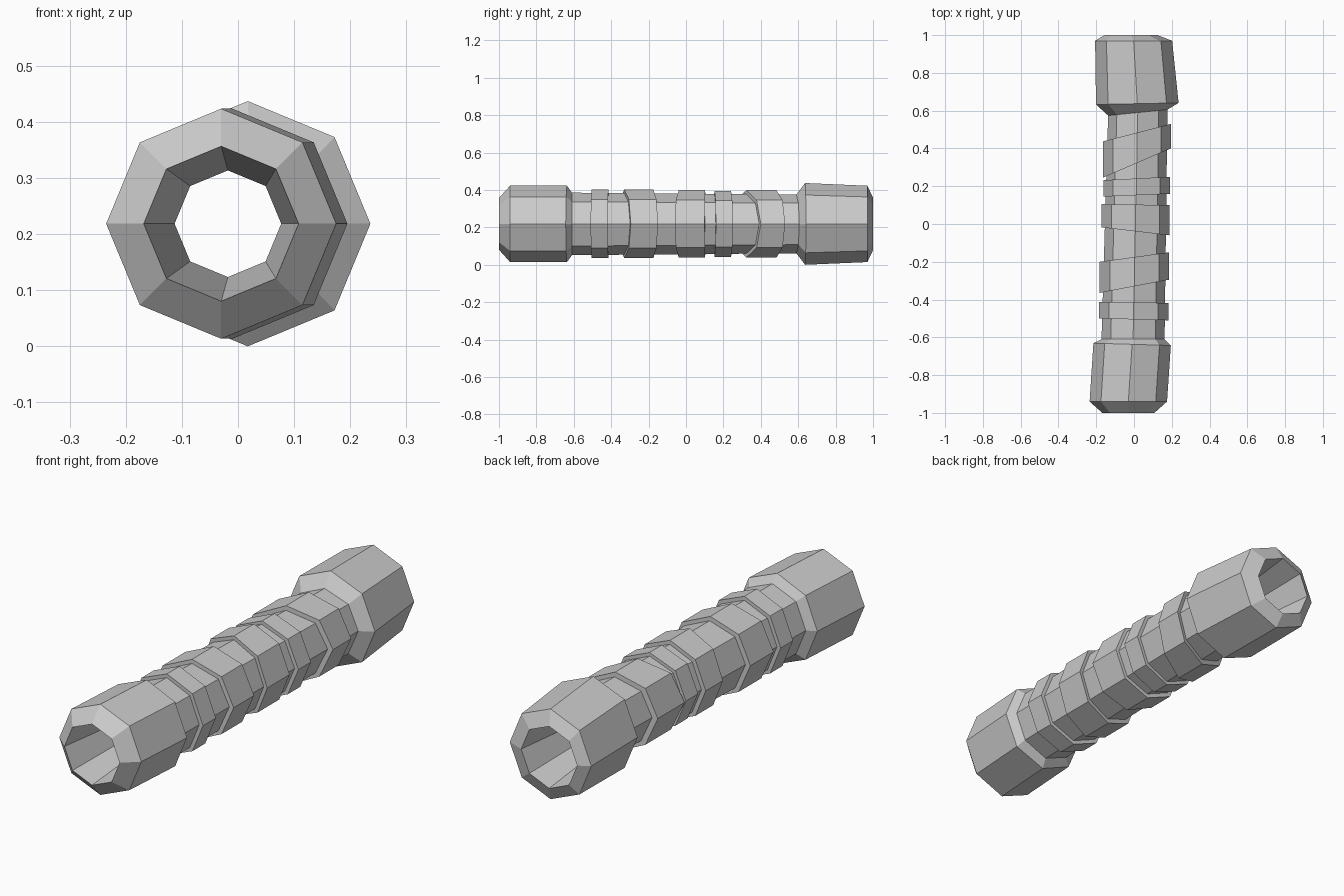
import bpy, bmesh, math

if "Cube" in bpy.data.objects:
    bpy.data.objects.remove(bpy.data.objects["Cube"])

ZC = 0.2185   # height of the tube axis
SIDES = 8


def loft(name, sections):
    """Closed octagonal loft; section = (y, centre x, radius, y slope along x)."""
    bm = bmesh.new()
    loops = []
    for y, cx, r, slope in sections:
        loop = []
        for i in range(SIDES):
            a = 2 * math.pi * i / SIDES
            dx = r * math.cos(a)
            loop.append(bm.verts.new((cx + dx, y + slope * dx, ZC + r * math.sin(a))))
        loops.append(loop)
    for a, b in zip(loops, loops[1:] + loops[:1]):
        for i in range(SIDES):
            j = (i + 1) % SIDES
            bm.faces.new((a[i], a[j], b[j], b[i]))
    bmesh.ops.recalc_face_normals(bm, faces=bm.faces)
    mesh = bpy.data.meshes.new(name)
    bm.to_mesh(mesh)
    bm.free()
    obj = bpy.data.objects.new(name, mesh)
    bpy.context.collection.objects.link(obj)
    return obj


# hollow shaft with a thick, chamfered collar at each end and a through bore
loft("hollow_shaft", [
    (-1.00, -0.030, 0.138, 0),
    (-0.94, -0.030, 0.205, 0),
    (-0.637, -0.010, 0.205, -0.03),
    (-0.61, -0.005, 0.167, 0),
    (0.59, 0.020, 0.157, 0.1),
    (0.637, 0.0175, 0.2185, 0.02),
    (0.97, -0.002, 0.204, 0),
    (1.00, -0.016, 0.140, 0),
    (0.62, -0.018, 0.095, 0),
    (-0.62, -0.018, 0.095, 0),
])

# wrap bands: left x, right x, left y range, right y range
bands = [
    (-0.185, 0.182, (-0.50, -0.412), (-0.51, -0.418)),
    (-0.182, 0.185, (-0.365, -0.20), (-0.295, -0.15)),
    (-0.172, 0.188, (-0.018, 0.105), (-0.06, 0.10)),
    (-0.162, 0.190, (0.145, 0.232), (0.16, 0.25)),
    (-0.165, 0.195, (0.245, 0.437), (0.40, 0.53)),
]
for n, (xl, xr, left, right) in enumerate(bands, 1):
    cx, r = (xl + xr) / 2, (xr - xl) / 2
    f, b = [((left[k] + right[k]) / 2, (right[k] - left[k]) / (2 * r)) for k in (0, 1)]
    inner = 0.145
    loft(f"wrap_band_{n}", [
        (f[0], cx, r, f[1]), (b[0], cx, r, b[1]),
        (b[0], cx, inner, b[1]), (f[0], cx, inner, f[1]),
    ])
